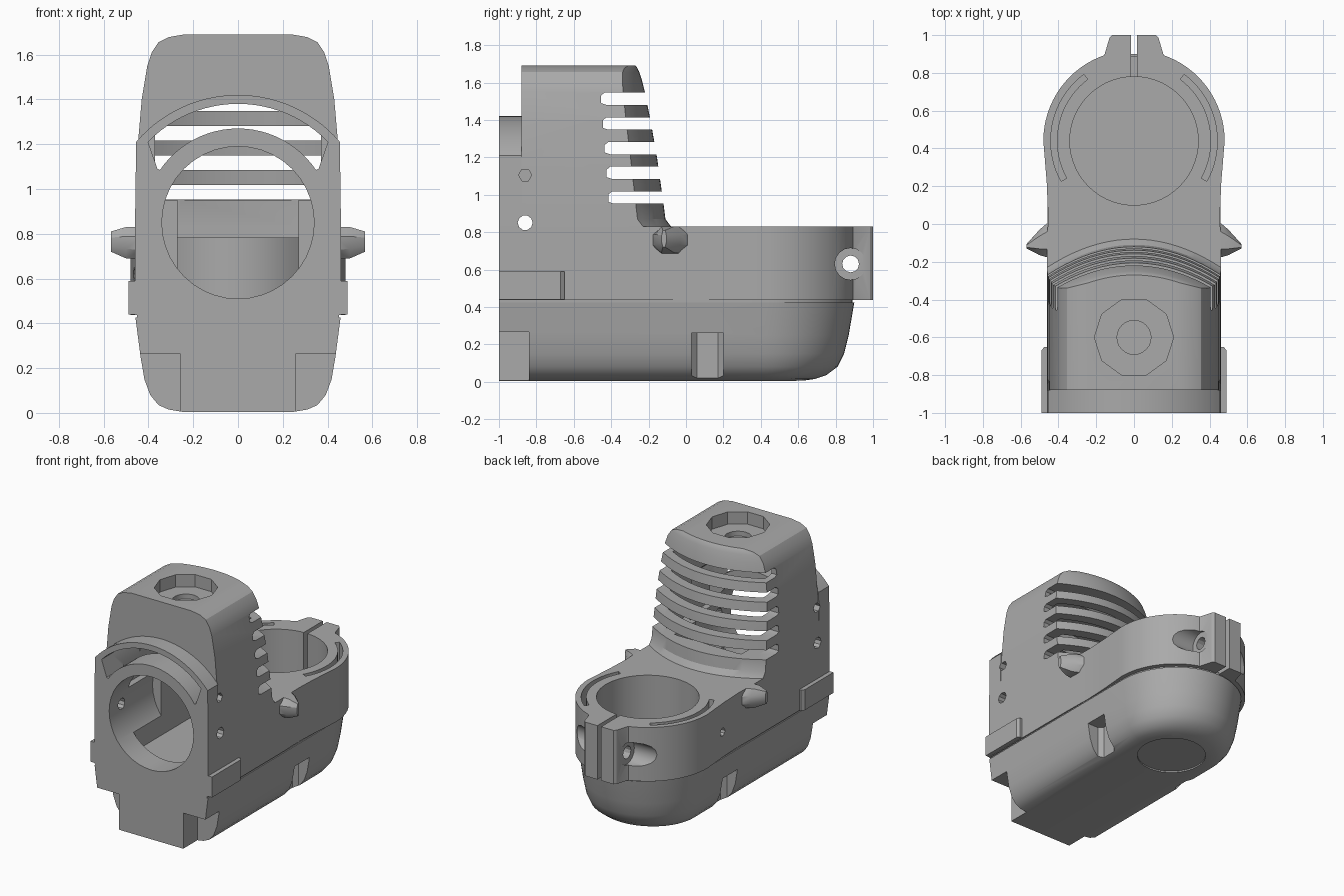
import bpy, bmesh, math
from mathutils import Vector

if "Cube" in bpy.data.objects:
    bpy.data.objects.remove(bpy.data.objects["Cube"])

grey = bpy.data.materials.new("plain grey")
grey.diffuse_color = (0.40, 0.40, 0.40, 1)
grey.use_nodes = True
grey.node_tree.nodes["Principled BSDF"].inputs["Base Color"].default_value = grey.diffuse_color


def loft(name, rings):
    """Skin a list of equal-length point rings and cap both ends."""
    bm = bmesh.new()
    vs = [[bm.verts.new(p) for p in r] for r in rings]
    n = len(rings[0])
    for a, b in zip(vs, vs[1:]):
        for i in range(n):
            j = (i + 1) % n
            bm.faces.new((a[i], a[j], b[j], b[i]))
    bm.faces.new(vs[0][::-1])
    bm.faces.new(vs[-1])
    bmesh.ops.recalc_face_normals(bm, faces=bm.faces)
    me = bpy.data.meshes.new(name)
    bm.to_mesh(me)
    bm.free()
    me.materials.append(grey)
    ob = bpy.data.objects.new(name, me)
    bpy.context.collection.objects.link(ob)
    return ob


def prism(name, pts, a, b, axis="z"):
    """Extrude a 2D outline: (x,y) along z, (x,z) along y or (y,z) along x."""
    place = {"z": lambda p, h: (p[0], p[1], h), "y": lambda p, h: (p[0], h, p[1]),
             "x": lambda p, h: (h, p[0], p[1])}[axis]
    return loft(name, [[place(p, h) for p in pts] for h in (a, b)])


def box(name, x0, x1, y0, y1, z0, z1):
    return prism(name, [(x0, y0), (x1, y0), (x1, y1), (x0, y1)], z0, z1)


def arc(cx, cy, r, a0, a1, n):
    return [(cx + r * math.cos(math.radians(a0 + (a1 - a0) * i / n)),
             cy + r * math.sin(math.radians(a0 + (a1 - a0) * i / n))) for i in range(n + 1)]


def disc(name, cx, cy, r, a, b, axis, n=48):
    return prism(name, arc(cx, cy, r, 0, 360, n)[:-1], a, b, axis)


def boolean(targets, tool, op="DIFFERENCE"):
    for t in targets:
        m = t.modifiers.new("bool", "BOOLEAN")
        m.operation, m.object, m.solver = op, tool, "EXACT"
        bpy.context.view_layer.objects.active = t
        bpy.ops.object.modifier_apply(modifier=m.name)
    bpy.data.objects.remove(tool)


def mirror_x(half):
    return half + [(-x, y) for x, y in reversed(half) if abs(x) > 1e-6]


# lower shell with rounded rear and tucked-in bottom
def shell_ring(z, hw, yb):
    side = [(hw, -1.0), (hw, 0.1)]
    side += [(hw * math.cos(t), 0.42 + (yb - 0.42) * math.sin(t))
             for t in [math.pi / 2 * i / 14 for i in range(14)]] + [(0, yb)]
    return [(x, y, z) for x, y in mirror_x(side)]


base = loft("lower_shell", [shell_ring(*s) for s in (
    (0.005, 0.25, 0.62), (0.015, 0.31, 0.69), (0.035, 0.355, 0.75), (0.08, 0.392, 0.81),
    (0.15, 0.418, 0.845), (0.25, 0.435, 0.87), (0.425, 0.458, 0.90))])
seam = loft("seam_strip", [shell_ring(0.415, 0.45, 0.89), shell_ring(0.45, 0.45, 0.89)])

# upper deck with clamp ring and ears
half = [(0.46, -1.0), (0.46, -0.15), (0.455, 0.05), (0.462, 0.22)]
half += arc(0, 0.44, 0.48, 0, 90, 20)[:-1] + [(0, 0.92)]
deck = prism("deck", mirror_x(half), 0.437, 0.83)
for s in (-1, 1):
    ear = prism("ear", [(s * x, y) for x, y in
                        ((0, 0.83), (0.19, 0.85), (0.155, 0.90), (0.13, 0.985), (0.115, 1.0), (0, 1.0))],
                0.437, 0.83)
    boolean([deck], ear, "UNION")


# tower with bowed, leaning back
def tower_ring(z, hw, yb, front=-0.88, bow=0.15):
    bow *= (hw / 0.46) ** 2
    back = [(hw * k / 10, yb - bow * (k / 10) ** 2, z) for k in range(10, -11, -1)]
    return [(-hw, front, z), (hw, front, z)] + back


tower = loft("tower", [tower_ring(*s) for s in (
    (0.83, 0.46, -0.08), (0.87, 0.459, -0.11), (0.95, 0.458, -0.12), (1.2, 0.447, -0.155),
    (1.4, 0.43, -0.19), (1.55, 0.405, -0.22), (1.61, 0.385, -0.235), (1.655, 0.355, -0.25),
    (1.678, 0.31, -0.26), (1.69, 0.24, -0.27))])

# arched front plate
plate = prism("front_plate", [(-0.46, 0.83), (0.46, 0.83)] + arc(0, 0.822, 0.598, 40.5, 139.5, 28),
              -1.0, -0.88, "y")

# hollow interior
body = [deck, tower, plate]
boolean([tower], loft("cavity", [tower_ring(z, 0.37, yb, -0.8, 0.16) for z, yb in
                                 ((0.95, -0.20), (1.53, -0.28))]))
lower = [(-0.27, -0.82), (0.27, -0.82)] + [(x, 0.44 - math.sqrt(0.38 ** 2 - x * x)) for x in
                                          [0.27 - 0.054 * i for i in range(11)]]
boolean([deck], prism("lower_cavity", lower, 0.5, 0.78))
boolean(body, box("mid_cavity", -0.27, 0.27, -0.82, -0.25, 0.77, 0.96))
boolean(body, disc("bore", 0, 0.85, 0.34, -1.1, -0.5, "y", 40))

# crescent vent above the bore
vent = arc(0, 0.822, 0.558, 44, 136, 24) + [(-0.36, 1.09)] + arc(0, 0.85, 0.42, 146, 34, 24) + [(0.36, 1.09)]
boolean([tower, plate], prism("vent", vent, -1.1, -0.6, "y"))

# cooling slots, all the way across the back
for i in range(5):
    z = 0.952 + i * 0.132
    y = -0.415 - 0.01 * i
    slot = [(y, z + 0.01), (y + 0.03, z), (0.1, z), (0.1, z + 0.066), (y + 0.02, z + 0.066), (y, z + 0.05)]
    boolean([tower], prism("slot", slot, -0.6, 0.6, "x"))

# top socket
boolean([tower], disc("socket", 0, -0.6, 0.21, 1.60, 1.8, "z", 10))
boolean([tower], disc("socket_hole", 0, -0.6, 0.09, 1.565, 1.8, "z", 24))

# large ring bore, clamp slit and curved slits
boolean([deck, base, seam], disc("ring_bore", 0, 0.44, 0.34, 0.10, 1.0, "z", 56))
boolean([deck], box("slit", -0.015, 0.015, 0.7, 1.1, 0.4, 0.9))
for s in (-1, 1):
    curve = arc(0, 0.44, 0.441, -29, 53, 20) + arc(0, 0.44, 0.408, 53, -29, 20)
    boolean([deck], prism("curved_slit", [(s * x, y) for x, y in curve], 0.55, 0.9))
    # screw head recess beside each ear
    boolean([deck], disc("recess", 0.88, 0.63, 0.085, *sorted((s * 0.14, s * 0.6)), "x", 16))
    # corner and side notches in the lower shell
    boolean([base], box("corner", *sorted((s * 0.26, s * 0.6)), -1.1, -0.84, -0.1, 0.265))
    boolean([base], prism("side_notch", [(s * 0.6, 0.03), (s * 0.35, 0.03), (s * 0.32, 0.06),
                                         (s * 0.32, 0.17), (s * 0.35, 0.2), (s * 0.6, 0.2)], -0.1, 0.26))
    # blind side sockets
    boolean([tower, plate], disc("blind", -0.86, 1.105, 0.035, *sorted((s * 0.39, s * 0.6)), "x", 6))
boolean([deck], disc("screw_hole", 0.88, 0.63, 0.045, -0.6, 0.6, "x", 12))
boolean([deck], disc("small_hole", 0.24, 0.62, 0.03, -0.6, -0.42, "x", 10))
boolean(body, disc("cross_hole", -0.86, 0.85, 0.04, -0.6, 0.6, "x", 10))
boolean([base], disc("bottom_disc", 0, 0.40, 0.235, -0.1, 0.015, "z", 32))

# side rails and wing lugs
for s, side in ((-1, "left"), (1, "right")):
    prism("rail_" + side, [(s * 0.44, -1), (s * 0.49, -1), (s * 0.49, -0.67), (s * 0.475, -0.65), (s * 0.44, -0.65)],
          0.44, 0.59)
    rings = []
    for x, y0, y1, z0, z1 in ((0.43, -0.185, 0.03, 0.685, 0.83), (0.50, -0.165, -0.03, 0.69, 0.83),
                              (0.568, -0.13, -0.105, 0.72, 0.81)):
        w, h = (y1 - y0) * 0.25, (z1 - z0) * 0.3
        rings.append([(s * x, y, z) for y, z in (
            (y0, z0 + h), (y0 + w, z0), (y1 - w, z0), (y1, z0 + h), (y1, z1 - h),
            (y1 - w, z1), (y0 + w, z1), (y0, z1 - h))])
    loft("wing_" + side, rings)

# smooth rounded faces, keep crisp edges
for ob in bpy.context.collection.objects:
    bpy.ops.object.select_all(action="DESELECT")
    ob.select_set(True)
    bpy.context.view_layer.objects.active = ob
    bpy.ops.object.shade_smooth_by_angle(angle=math.radians(28))
